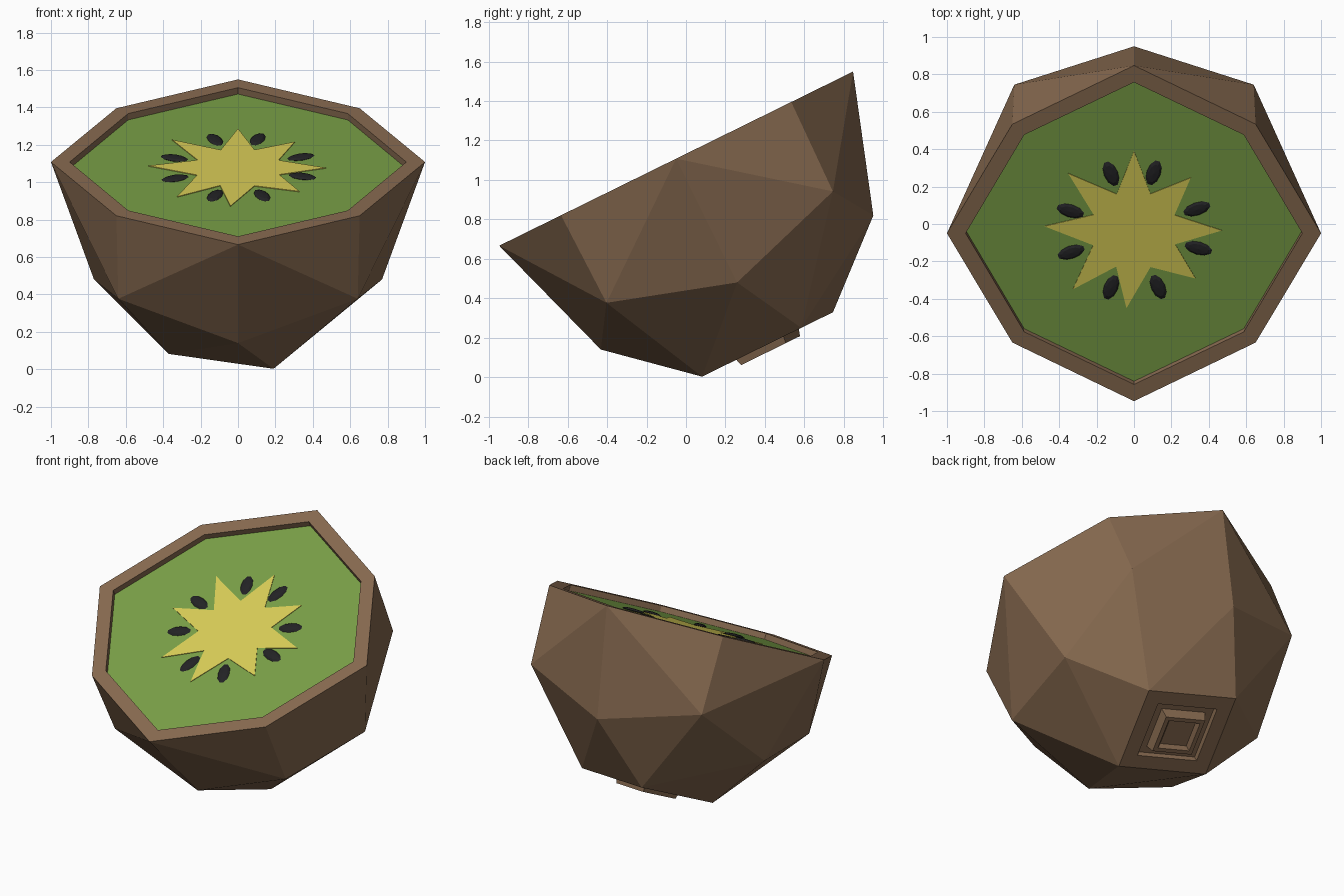
import bpy, bmesh
from math import sin, cos, radians, pi
from mathutils import Matrix, Vector

old = bpy.data.objects.get("Cube")
if old:
    bpy.data.objects.remove(old, do_unlink=True)

# Everything is built upright around the cut face, then tilted forward
TILT = Matrix.Translation((0, -0.05, 1.108)) @ Matrix.Rotation(radians(26.2), 4, 'X')
FLESH_Z = -0.038


def material(name, color):
    mat = bpy.data.materials.new(name)
    mat.use_nodes = True
    mat.diffuse_color = (*color, 1)
    bsdf = mat.node_tree.nodes["Principled BSDF"]
    bsdf.inputs["Base Color"].default_value = (*color, 1)
    bsdf.inputs["Roughness"].default_value = 0.8
    return mat


skin_mat = material("brown skin", (0.243, 0.144, 0.080))
flesh_mat = material("green flesh", (0.188, 0.342, 0.061))
core_mat = material("yellow core", (0.68, 0.60, 0.093))
seed_mat = material("black seed", (0.016, 0.016, 0.018))


def finish(bm, name, mat, matrix=TILT):
    bmesh.ops.recalc_face_normals(bm, faces=bm.faces)
    mesh = bpy.data.meshes.new(name)
    bm.to_mesh(mesh)
    bm.free()
    mesh.materials.append(mat)
    obj = bpy.data.objects.new(name, mesh)
    obj.matrix_world = matrix
    bpy.context.collection.objects.link(obj)
    return obj


def octagon(bm, card, card_z, diag, diag_z):
    """Eight points: even ones on the axes, odd ones on the diagonals."""
    ring = []
    for i in range(8):
        r, z = (diag, diag_z) if i % 2 else (card, card_z)
        a = i * pi / 4
        ring.append(bm.verts.new((r * cos(a), r * sin(a), z)))
    return ring


def plate(points, z0, z1):
    """Thin flat prism from an outline."""
    bm = bmesh.new()
    face = bm.faces.new([bm.verts.new((x, y, z0)) for x, y in points])
    out = bmesh.ops.extrude_face_region(bm, geom=[face])
    for v in out["geom"]:
        if isinstance(v, bmesh.types.BMVert):
            v.co.z = z1
    return bm


# Skin: faceted bowl with a thick rim
bm = bmesh.new()
wall = octagon(bm, 0.90, FLESH_Z - 0.02, 0.83, FLESH_Z - 0.02)
lip = octagon(bm, 0.90, 0, 0.83, 0)
rim = octagon(bm, 1.0, 0, 0.92, 0)
belly = octagon(bm, 0.77, -0.70, 0.905, -0.50)
base = []
for i in range(4):
    a = radians(27.2 + 90 * i)
    base.append(bm.verts.new((0.416 * cos(a), 0.416 * sin(a), -1.05)))
for i in range(8):
    j = (i + 1) % 8
    bm.faces.new((wall[i], wall[j], lip[j], lip[i]))
    bm.faces.new((lip[i], lip[j], rim[j], rim[i]))
    c, d = (j, i) if i % 2 else (i, j)
    bm.faces.new((rim[c], rim[d], belly[d]))
    bm.faces.new((rim[c], belly[d], belly[c]))
for i in range(4):
    card, after, before = belly[2 * i], belly[2 * i + 1], belly[2 * i - 1]
    bm.faces.new((card, after, base[i]))
    bm.faces.new((card, base[i], base[i - 1]))
    bm.faces.new((card, base[i - 1], before))

# Stem scar: a square groove around a raised stub
loop = base
for scale, z in ((0.68, -1.05), (0.66, -1.02), (0.50, -1.02), (0.45, -1.085), (0.36, -1.085), (0.30, -1.06)):
    ring = [bm.verts.new((v.co.x * scale, v.co.y * scale, z)) for v in base]
    for i in range(4):
        bm.faces.new((loop[i - 1], loop[i], ring[i], ring[i - 1]))
    loop = ring
bm.faces.new(loop)
finish(bm, "skin", skin_mat)

# Flesh: flat disc set just below the rim
bm = bmesh.new()
bm.faces.new(octagon(bm, 0.90, FLESH_Z, 0.83, FLESH_Z))
flesh = finish(bm, "flesh", flesh_mat)

# Core: eight-pointed, slightly uneven star
tips = [(0, 0.47), (46, 0.437), (90, 0.474), (136, 0.49),
        (177, 0.48), (227, 0.48), (265, 0.465), (319, 0.436)]
outline = []
for i, (deg, r) in enumerate(tips):
    nxt = tips[(i + 1) % 8][0] + (360 if i == 7 else 0)
    for angle, radius in ((deg, r), ((deg + nxt) / 2, 0.235)):
        a = radians(angle)
        outline.append((radius * cos(a), radius * sin(a)))
finish(plate(outline, FLESH_Z - 0.002, FLESH_Z + 0.004), "core_star", core_mat)

# Seeds: flattened drops pointing outward between the star tips
for n, deg in enumerate((21, 73, 110, 161, 201, 250, 291, 343)):
    bm = bmesh.new()
    bmesh.ops.create_uvsphere(bm, u_segments=10, v_segments=4, radius=1)
    bmesh.ops.scale(bm, vec=Vector((0.077, 0.038, 0.012)), verts=bm.verts)
    place = (Matrix.Rotation(radians(deg), 4, 'Z')
             @ Matrix.Translation((0.36, 0, FLESH_Z + 0.004)))
    finish(bm, f"seed_{n + 1}", seed_mat, TILT @ place)
